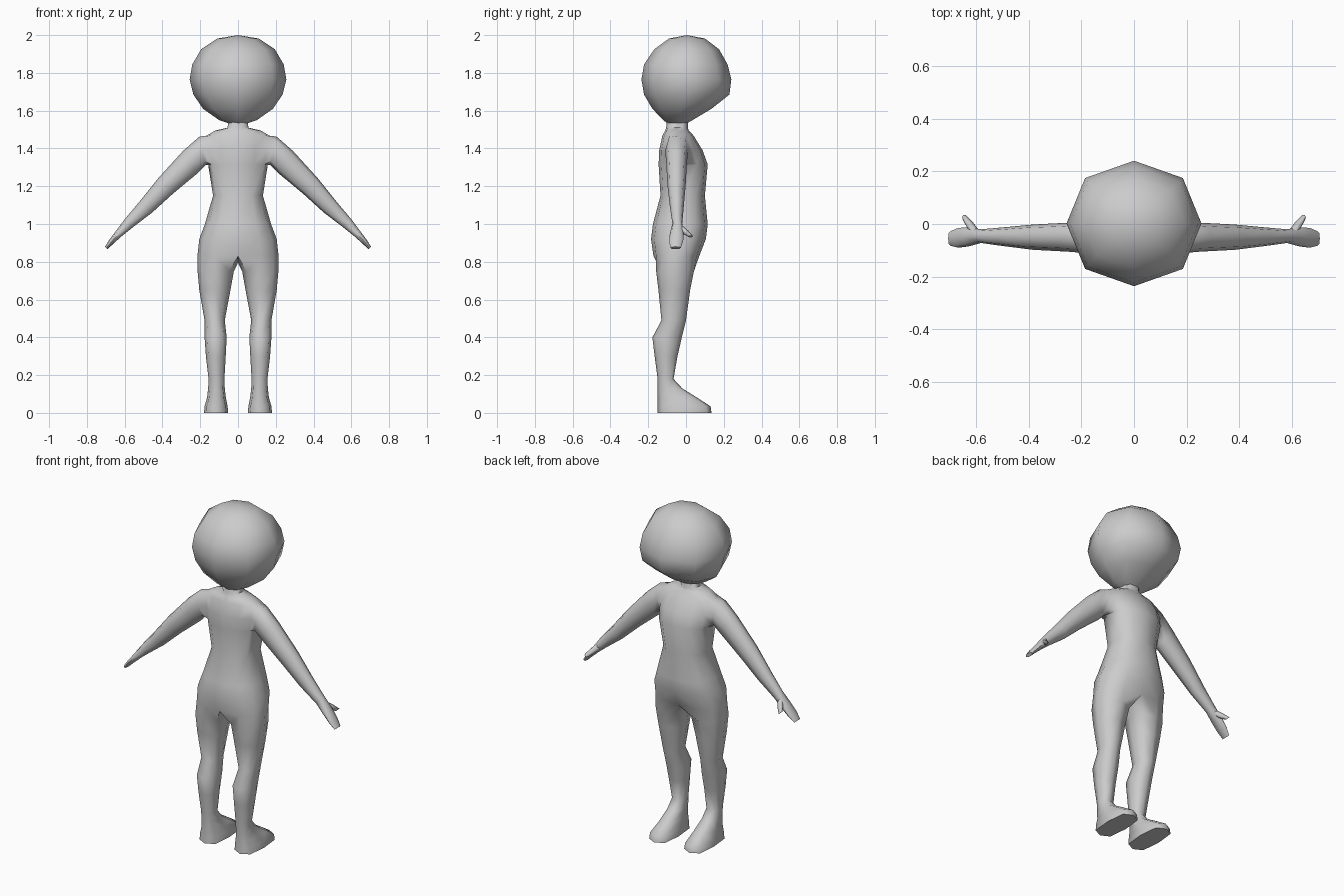
import bpy, bmesh, math
from mathutils import Vector

if "Cube" in bpy.data.objects:
    bpy.data.objects.remove(bpy.data.objects["Cube"])

def spow(v, e):
    return math.copysign(abs(v) ** e, v)

def flat_ring(bm, z, x0, x1, yf, yb, angles, e=1.0):
    """Horizontal (super)ellipse ring spanning x0..x1 and yb..yf."""
    out = []
    for d in angles:
        a = math.radians(d)
        c, s = spow(round(math.cos(a), 6), e), spow(round(math.sin(a), 6), e)
        out.append(bm.verts.new(((x0 + x1) / 2 + c * (x1 - x0) / 2,
                                 (yf + yb) / 2 + s * (yf - yb) / 2, z)))
    return out

def limb_ring(bm, xt, zt, xb, zb, yf, yb, n=8):
    """Ring across a limb, from a top point to a bottom point in xz."""
    out = []
    for i in range(n):
        a = 2 * math.pi * i / n
        c, s = spow(math.cos(a), .85), spow(math.sin(a), .85)
        out.append(bm.verts.new(((xt + xb) / 2 + c * (xt - xb) / 2,
                                 (yf + yb) / 2 + s * (yf - yb) / 2,
                                 (zt + zb) / 2 + c * (zt - zb) / 2)))
    return out

def bridge(bm, a, b, closed=True, skip=()):
    n = len(a)
    for i in range(n if closed else n - 1):
        if i not in skip:
            j = (i + 1) % n
            bm.faces.new((a[i], a[j], b[j], b[i]))

def chain(bm, rings):
    for a, b in zip(rings, rings[1:]):
        bridge(bm, a, b)

def finish(bm, name, mirror=False):
    bmesh.ops.recalc_face_normals(bm, faces=bm.faces)
    me = bpy.data.meshes.new(name)
    bm.to_mesh(me)
    bm.free()
    ob = bpy.data.objects.new(name, me)
    bpy.context.collection.objects.link(ob)
    bpy.ops.object.select_all(action='DESELECT')
    ob.select_set(True)
    bpy.context.view_layer.objects.active = ob
    if mirror:
        m = ob.modifiers.new("Mirror", 'MIRROR')
        m.use_clip = True
        bpy.ops.object.modifier_apply(modifier=m.name)
    bpy.ops.object.shade_smooth_by_angle(angle=math.radians(65))
    return ob

# Body: right half of the torso, top to bottom (z, half width, front y, back y)
bm = bmesh.new()
half = [90, 60, 30, 0, -30, -60, -90]
torso = [(1.57, .05, .01, -.10), (1.51, .055, .01, -.105), (1.495, .12, .015, -.11),
         (1.468, .165, .04, -.125), (1.39, .165, .088, -.142), (1.315, .158, .115, -.145),
         (1.15, .132, .10, -.135), (1.0, .175, .115, -.175), (.92, .205, .105, -.185),
         (.83, .215, .07, -.172)]
rings = [flat_ring(bm, z, -w, w, f, b, half, .85) for z, w, f, b in torso]
for i, (a, b) in enumerate(zip(rings, rings[1:])):
    bridge(bm, a, b, closed=False, skip=(2, 3) if i in (3, 4) else ())

# Leg and foot, joined to the hip ring and one crotch point
crotch = bm.verts.new((0, -.05, .795))
around = [135, 90, 45, 0, -45, -90, -135, 180]
leg = [(.75, .022, .214, .042, -.158, .85), (.65, .04, .205, .022, -.146, .85),
       (.49, .07, .177, .0, -.13, .85), (.40, .06, .177, -.022, -.178, .85),
       (.30, .065, .17, -.045, -.166, .85), (.18, .072, .156, -.066, -.15, .8),
       (.13, .07, .158, -.02, -.15, .75), (.08, .064, .164, .06, -.15, .7),
       (.035, .055, .177, .13, -.15, .6), (.0, .052, .18, .135, -.15, .6)]
legs = [rings[-1] + [crotch]]
legs += [flat_ring(bm, z, a, b, f, k, around, e) for z, a, b, f, k, e in leg]
chain(bm, legs)
bm.faces.new(legs[-1])

# Arm and hand, grown from the shoulder opening
C, B, A = rings[3], rings[4], rings[5]
arms = [[C[3], C[2], B[2], A[2], A[3], A[4], B[4], C[4]]]
arm = [(.205, 1.462, .172, 1.312, .012, -.11), (.29, 1.388, .21, 1.272, .005, -.105),
       (.42, 1.245, .345, 1.16, -.002, -.098), (.52, 1.12, .455, 1.06, -.012, -.085),
       (.60, 1.025, .56, .98, -.02, -.072), (.645, .965, .61, .94, -.012, -.085),
       (.68, .918, .655, .90, -.015, -.09), (.705, .88, .69, .867, -.028, -.082)]
arms += [limb_ring(bm, *r) for r in arm]
chain(bm, arms)
bm.faces.new(arms[-1])

# Thumb
thumb = [limb_ring(bm, .605, 1.005, .58, .975, -.025, -.055, 6),
         limb_ring(bm, .632, .972, .608, .948, .012, -.028, 6),
         limb_ring(bm, .652, .944, .634, .928, .036, .012, 6)]
chain(bm, thumb)
bm.faces.new(thumb[-1])
finish(bm, "body", mirror=True)

# Head: eight-sided rounded form
bm = bmesh.new()
octa = [90 - 45 * i for i in range(8)]
head = [(1.982, .11, .10, -.09), (1.925, .195, .175, -.168), (1.845, .242, .22, -.222),
        (1.765, .256, .24, -.236), (1.685, .236, .23, -.222), (1.61, .185, .135, -.178),
        (1.55, .10, .035, -.12), (1.533, .05, .005, -.10)]
hr = [flat_ring(bm, z, -w, w, f, b, octa, .93) for z, w, f, b in head]
chain(bm, hr)
top = bm.verts.new((0, .005, 2.0))
for i in range(8):
    bm.faces.new((top, hr[0][i], hr[0][(i + 1) % 8]))
finish(bm, "head")
